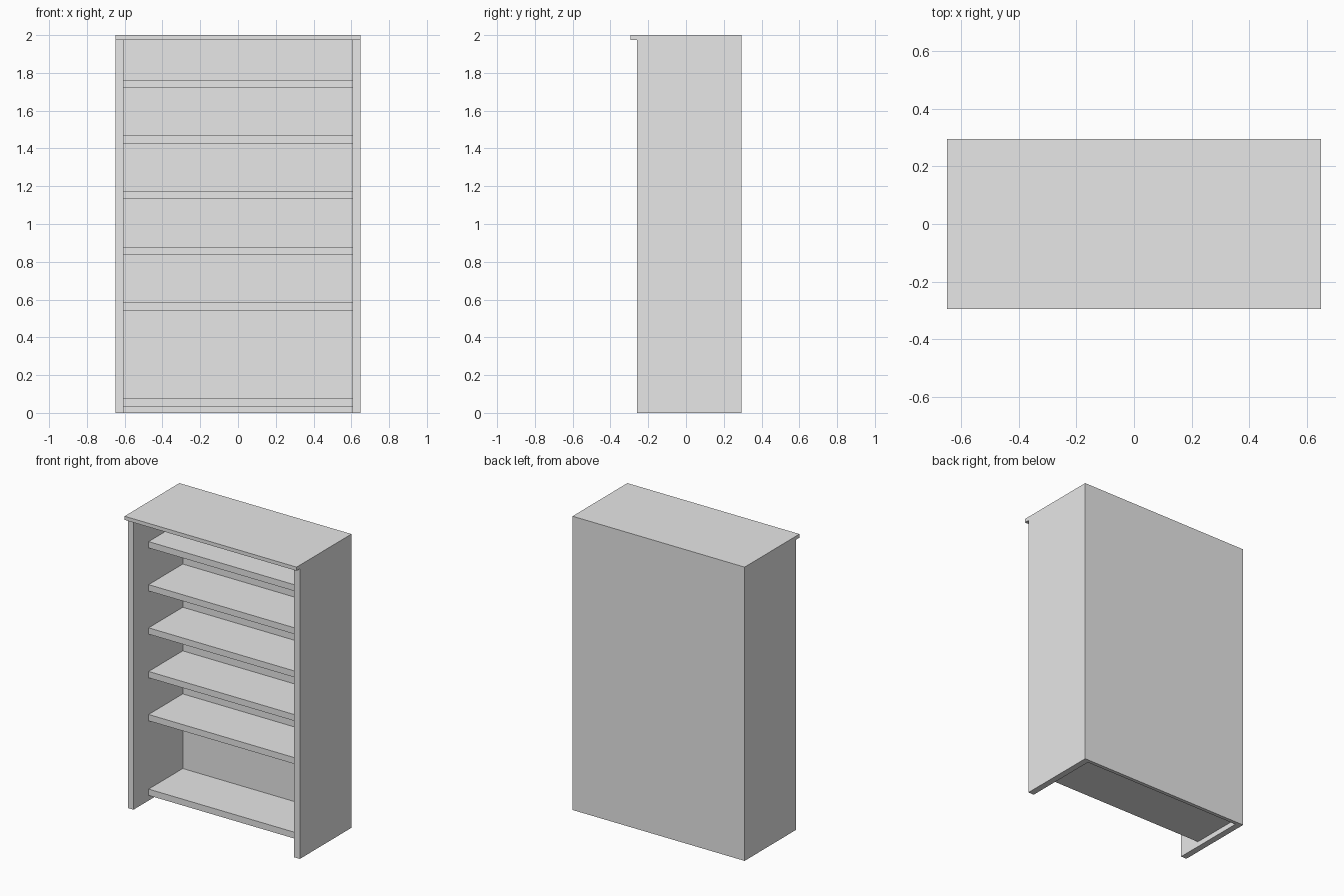
import bpy

if "Cube" in bpy.data.objects:
    bpy.data.objects.remove(bpy.data.objects["Cube"], do_unlink=True)

# Single neutral grey finish
grey = bpy.data.materials.new("neutral_grey")
grey.use_nodes = True
grey.diffuse_color = (0.8, 0.8, 0.8, 1)
grey.node_tree.nodes["Principled BSDF"].inputs["Base Color"].default_value = (0.8, 0.8, 0.8, 1)


def board(name, low, high):
    """Add a flat board spanning two opposite corners."""
    centre = [(a + b) / 2 for a, b in zip(low, high)]
    bpy.ops.mesh.primitive_cube_add(size=1, location=centre)
    obj = bpy.context.object
    obj.name = name
    obj.scale = [b - a for a, b in zip(low, high)]
    bpy.ops.object.transform_apply(location=False, rotation=False, scale=True)
    obj.data.materials.append(grey)
    return obj


half_width = 0.648
inner = 0.605
front, back = -0.26, 0.295
panel_front = 0.27
underside = 1.975

# Top board overhanging the front
board("top_board", (-half_width, -back, underside), (half_width, back, 2))

# Side panels
board("left_side", (inner, front, 0), (half_width, back, underside))
board("right_side", (-half_width, front, 0), (-inner, back, underside))

# Back panel between the sides
board("back_panel", (-inner, panel_front, 0), (inner, back, underside))

# Shelves, set back from the front edges
shelf_tops = [0.078, 0.586, 0.879, 1.176, 1.47, 1.763]
for number, top in enumerate(shelf_tops, 1):
    board(f"shelf_{number}", (-inner, -0.097, top - 0.043), (inner, panel_front, top))
